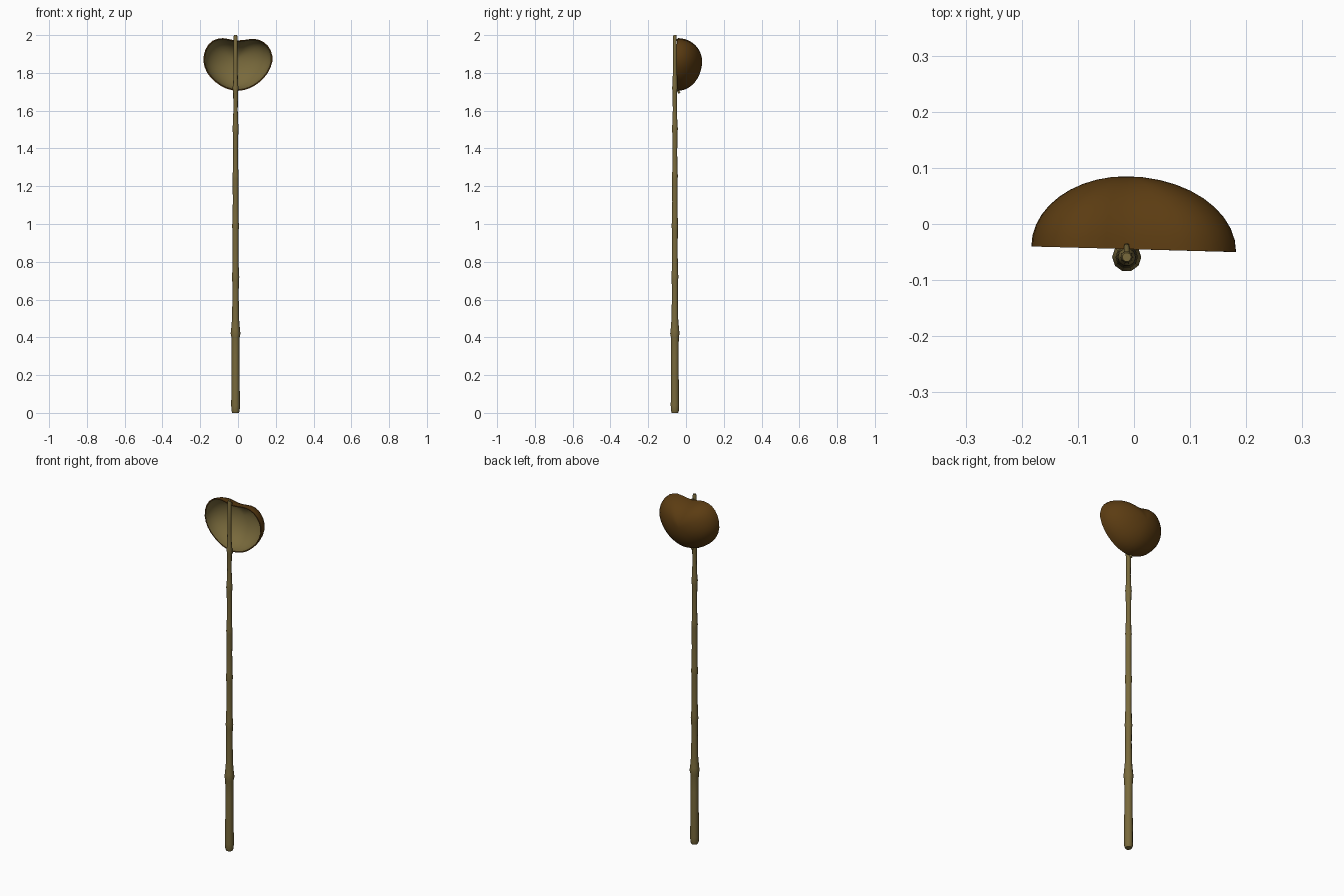
import bpy, bmesh, math
from mathutils import Vector

if "Cube" in bpy.data.objects:
    bpy.data.objects.remove(bpy.data.objects["Cube"])


def material(name, color):
    m = bpy.data.materials.new(name)
    m.diffuse_color = (*color, 1)
    m.use_nodes = True
    m.node_tree.nodes["Principled BSDF"].inputs["Base Color"].default_value = m.diffuse_color
    return m


OLIVE = material("olive wood", (0.19, 0.143, 0.045))
BROWN = material("brown shell", (0.105, 0.045, 0.006))
SX, SY = -0.013, -0.059   # stick axis


def finish(name, bm, mats, angle=50):
    bmesh.ops.recalc_face_normals(bm, faces=bm.faces)
    me = bpy.data.meshes.new(name)
    bm.to_mesh(me)
    bm.free()
    ob = bpy.data.objects.new(name, me)
    bpy.context.collection.objects.link(ob)
    for m in mats:
        me.materials.append(m)
    bpy.ops.object.select_all(action='DESELECT')
    ob.select_set(True)
    bpy.context.view_layer.objects.active = ob
    bpy.ops.object.shade_smooth_by_angle(angle=math.radians(angle))
    return ob


def bridge(bm, a, b, mat=0):
    n = len(a)
    for i in range(n):
        j = (i + 1) % n
        bm.faces.new((a[i], a[j], b[j], b[i])).material_index = mat


# Bamboo stick: tapered profile with swollen joints (height, radius)
profile = [(0, 0.018), (0.012, 0.022), (0.04, 0.023), (0.3, 0.0205), (0.40, 0.022),
           (0.42, 0.026), (0.44, 0.0235), (0.50, 0.0185), (0.62, 0.0165), (0.70, 0.0175),
           (0.72, 0.020), (0.74, 0.0175), (0.85, 0.0155), (0.97, 0.0165), (0.99, 0.0185),
           (1.01, 0.0165), (1.12, 0.0145), (1.24, 0.0155), (1.255, 0.017), (1.275, 0.0145),
           (1.38, 0.013), (1.485, 0.0145), (1.505, 0.017), (1.525, 0.0145), (1.6, 0.0115),
           (1.70, 0.0125), (1.72, 0.016), (1.74, 0.0125), (1.85, 0.0105), (1.99, 0.0105),
           (2.0, 0.008)]
bm = bmesh.new()
rings = []
for z, r in profile:
    rings.append([bm.verts.new((SX + r * math.cos(math.tau * i / 10),
                                SY + r * math.sin(math.tau * i / 10), z)) for i in range(10)])
for a, b in zip(rings, rings[1:]):
    bridge(bm, a, b)
bm.faces.new(rings[0])
bm.faces.new(rings[-1])
finish("bamboo_stick", bm, [OLIVE])


# Small twig stubs holding the shell
def stub(name, start, end, r):
    a, b = Vector(start), Vector(end)
    bm = bmesh.new()
    bmesh.ops.create_cone(bm, cap_ends=True, segments=8, radius1=r, radius2=r * 0.7,
                          depth=(b - a).length)
    bm.transform((b - a).to_track_quat('Z', 'Y').to_matrix().to_4x4())
    bmesh.ops.translate(bm, vec=(a + b) / 2, verts=bm.verts)
    finish(name, bm, [OLIVE])


stub("lower_stub", (SX, SY, 1.735), (SX, -0.034, 1.692), 0.008)
stub("upper_stub", (SX, SY, 1.972), (SX, -0.036, 1.978), 0.006)

# Shell bowl: bean-shaped rim shrinking towards the back, outer and inner skins
rim = [(0, 1.705), (0.06, 1.718), (0.11, 1.748), (0.155, 1.796), (0.182, 1.86),
       (0.173, 1.92), (0.137, 1.963), (0.085, 1.98), (0.03, 1.974), (-0.02, 1.973),
       (-0.08, 1.984), (-0.135, 1.97), (-0.172, 1.925), (-0.183, 1.86), (-0.163, 1.80),
       (-0.12, 1.752), (-0.065, 1.718)]
n = len(rim)
smooth = []
for i in range(n):      # double the rim points with a smooth curve
    p = [Vector(rim[(i + k) % n]) for k in (-1, 0, 1, 2)]
    smooth += [p[1], (9 * (p[1] + p[2]) - p[0] - p[3]) / 16]
centre = Vector((-0.015, 1.862))
STEPS = 10


def skin(bm, shrink, mat):
    rows = []
    for k in range(STEPS):
        t = math.pi / 2 * k / STEPS
        s = math.cos(t)
        row = []
        for p in smooth:
            d = p - centre
            q = centre + d * (1 - shrink / d.length) * s
            base = -0.045 - 0.027 * p.x * (1 - math.sin(t))
            row.append(bm.verts.new((q.x, base + (0.13 - (shrink if k else 0))
                                     * math.sin(t), q.y)))
        rows.append(row)
    for a, b in zip(rows, rows[1:]):
        bridge(bm, a, b, mat)
    tip = bm.verts.new((centre.x, 0.085 - shrink, centre.y))
    last = rows[-1]
    for i in range(len(last)):
        bm.faces.new((last[i], last[(i + 1) % len(last)], tip)).material_index = mat
    return rows[0]


bm = bmesh.new()
outer = skin(bm, 0.0, 0)
inner = skin(bm, 0.006, 1)
bridge(bm, outer, inner, 0)
finish("shell_bowl", bm, [BROWN, OLIVE])
